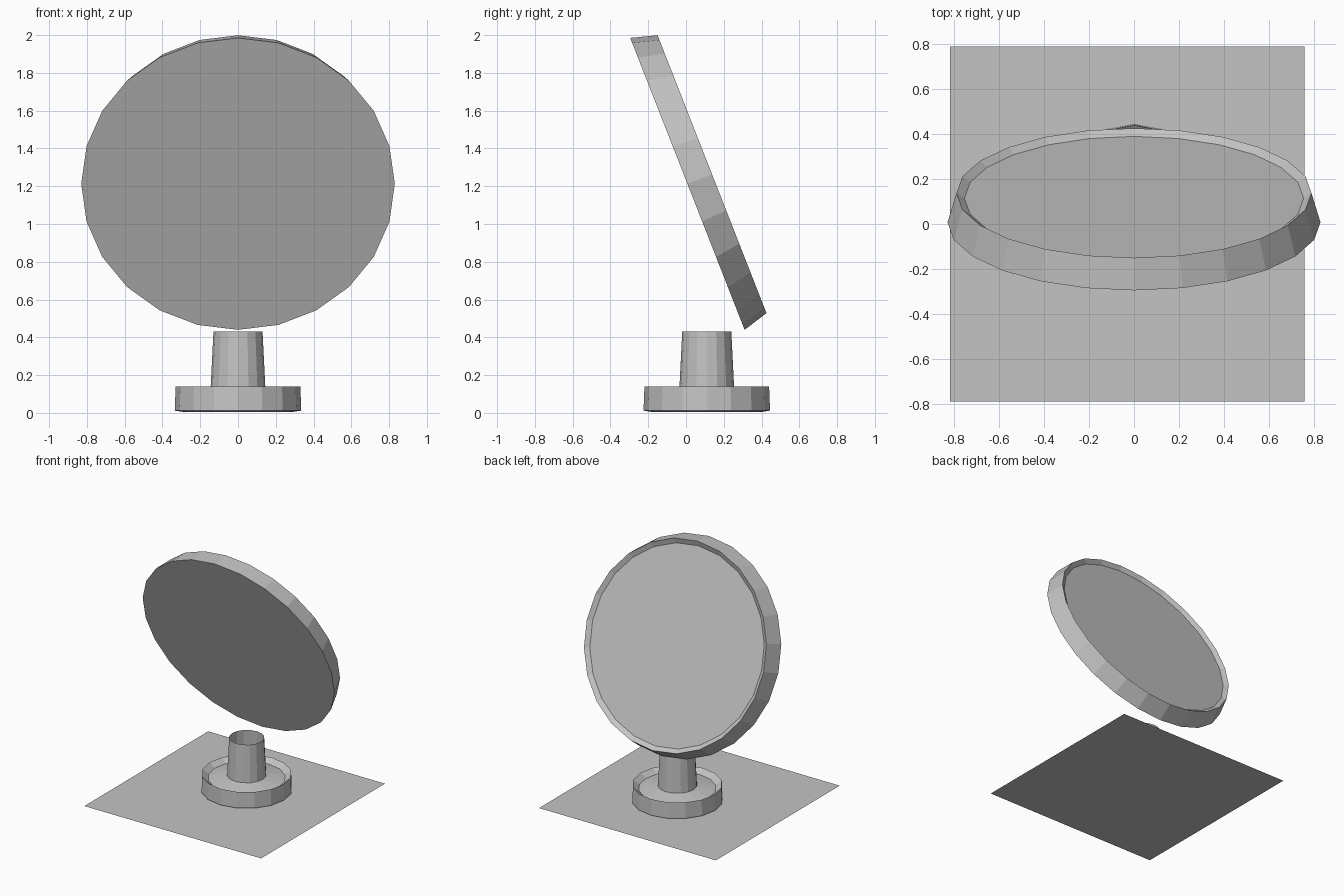
import bpy
import bmesh
from math import cos, sin, pi, radians

cube = bpy.data.objects.get("Cube")
if cube:
    bpy.data.objects.remove(cube, do_unlink=True)

# One plain grey for every part
GREY = (0.55, 0.55, 0.55, 1.0)
grey = bpy.data.materials.new("plain grey")
grey.use_nodes = True
grey.diffuse_color = GREY
grey.node_tree.nodes["Principled BSDF"].inputs["Base Color"].default_value = GREY


def add_object(name, bm, location, tilt=0.0):
    mesh = bpy.data.meshes.new(name)
    bm.to_mesh(mesh)
    bm.free()
    mesh.materials.append(grey)
    obj = bpy.data.objects.new(name, mesh)
    obj.location = location
    obj.rotation_euler.x = tilt
    bpy.context.collection.objects.link(obj)
    return obj


def lathe(name, profile, sides, location, tilt=0.0, cap_start=False, cap_end=False):
    """Sweep (radius, height) points around local z as flat facets."""
    bm = bmesh.new()
    rings = []
    for radius, height in profile:
        angles = [2 * pi * k / sides for k in range(sides)]
        rings.append([bm.verts.new((radius * cos(a), radius * sin(a), height))
                      for a in angles])
    for low, high in zip(rings, rings[1:]):
        for k in range(sides):
            n = (k + 1) % sides
            bm.faces.new((low[k], low[n], high[n], high[k]))
    if cap_start:
        bm.faces.new(rings[0][::-1])
    if cap_end:
        bm.faces.new(rings[-1])
    return add_object(name, bm, location, tilt)


# Flat ground sheet
bm = bmesh.new()
bmesh.ops.create_grid(bm, x_segments=1, y_segments=1, size=0.79)
add_object("ground_sheet", bm, (-0.03, 0, 0))

# Round foot with a raised lip and a gently rising floor
STAND = (0, 0.11, 0)
lathe("foot",
      [(0.29, 0.005), (0.335, 0.012), (0.33, 0.14), (0.285, 0.105), (0.145, 0.13)],
      16, STAND, cap_start=True)

# Open tapered column
lathe("column", [(0.145, 0.13), (0.13, 0.43)], 16, STAND)

# Tilted round head: flat front, tapered rim, recessed back panel
lathe("head",
      [(0.83, 0), (0.79, 0.14), (0.755, 0.115)],
      24, (0, 0.0075, 1.2125), tilt=radians(-68.6),
      cap_start=True, cap_end=True)
